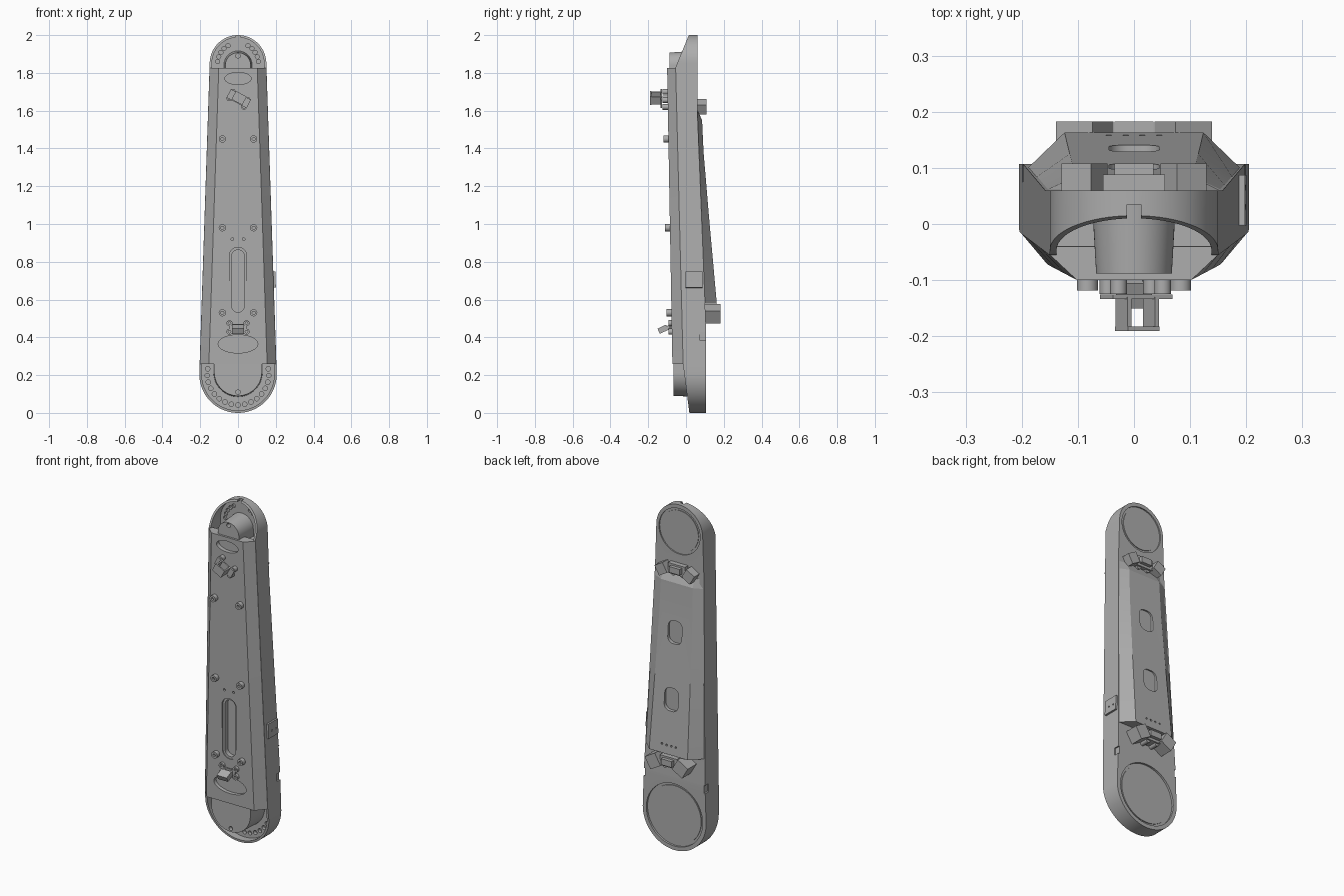
import bpy, bmesh, math
from mathutils import Matrix

if "Cube" in bpy.data.objects:
    bpy.data.objects.remove(bpy.data.objects["Cube"])

def material(name, v):
    m = bpy.data.materials.new(name)
    m.diffuse_color = (v, v, v, 1)
    m.use_nodes = True
    m.node_tree.nodes["Principled BSDF"].inputs["Base Color"].default_value = m.diffuse_color
    return m

GREY = material("cast grey", 0.42)

def finish(name, bm, angle=30):
    bmesh.ops.recalc_face_normals(bm, faces=bm.faces)
    me = bpy.data.meshes.new(name)
    bm.to_mesh(me)
    bm.free()
    me.materials.append(GREY)
    ob = bpy.data.objects.new(name, me)
    bpy.context.collection.objects.link(ob)
    bpy.ops.object.select_all(action='DESELECT')
    ob.select_set(True)
    bpy.context.view_layer.objects.active = ob
    bpy.ops.object.shade_smooth_by_angle(angle=math.radians(angle))
    return ob

def lerp(z, pts):
    for (a, u), (b, v) in zip(pts, pts[1:]):
        if z <= b:
            return u + (v - u) * max(0, z - a) / (b - a)
    return pts[-1][1]

def loft(sections):
    bm = bmesh.new()
    rings = [[bm.verts.new((x, y, z)) for x, y in pts] for z, pts in sections]
    for a, b in zip(rings, rings[1:]):
        n = len(a)
        for i in range(n):
            bm.faces.new((a[i], a[(i + 1) % n], b[(i + 1) % n], b[i]))
    bm.faces.new(rings[0])
    bm.faces.new(rings[-1])
    return bm

def arc(cx, cz, rx, rz=None, a0=0, a1=360, n=32):
    rz = rz or rx
    m = n if a1 - a0 == 360 else n + 1
    return [(cx + rx * math.cos(math.radians(a0 + (a1 - a0) * i / n)),
             cz + rz * math.sin(math.radians(a0 + (a1 - a0) * i / n))) for i in range(m)]

def rrect(cx, cz, w, h, r):
    out = []
    for k, (sx, sz) in enumerate([(1, 1), (-1, 1), (-1, -1), (1, -1)]):
        out += arc(cx + sx * (w / 2 - r), cz + sz * (h / 2 - r), r, None, 90 * k, 90 * k + 89.9, 8)
    return out

def prism(bm, pts, y0, y1, taper=1.0, c=(0, 0)):
    # y0 end is scaled about c by taper
    a = [bm.verts.new((c[0] + (x - c[0]) * taper, y0, c[1] + (z - c[1]) * taper)) for x, z in pts]
    b = [bm.verts.new((x, y1, z)) for x, z in pts]
    n = len(pts)
    for i in range(n):
        bm.faces.new((a[i], a[(i + 1) % n], b[(i + 1) % n], b[i]))
    bm.faces.new(a)
    bm.faces.new(b)

def tube(bm, x, z, r, ri, y0, y1, n=20):
    # boss with a blind centre hole, open end at y0
    loops = [(r, y1), (r, y0), (ri, y0), (ri, y0 + 0.012)]
    rings = [[bm.verts.new((px, y, pz)) for px, pz in arc(x, z, q, n=n)] for q, y in loops]
    for a, b in zip(rings, rings[1:]):
        for i in range(n):
            bm.faces.new((a[i], a[(i + 1) % n], b[(i + 1) % n], b[i]))
    bm.faces.new(rings[0])
    bm.faces.new(rings[-1])

def box(bm, c, s, ry=0, rx=0, rz=0):
    R = [Matrix.Rotation(math.radians(a), 4, k) for a, k in ((ry, 'Y'), (rx, 'X'), (rz, 'Z'))]
    bmesh.ops.create_cube(bm, size=1, matrix=Matrix.Translation(c) @ R[0] @ R[1] @ R[2] @ Matrix.Diagonal((*s, 1)))

def cut(ob, bm):
    c = finish("cutter", bm)
    c.hide_render = True
    m = ob.modifiers.new("cut", 'BOOLEAN')
    m.operation, m.solver, m.object = 'DIFFERENCE', 'EXACT', c
    bpy.context.view_layer.objects.active = ob
    bpy.ops.object.modifier_apply(modifier=m.name)
    bpy.data.objects.remove(c)
    bpy.ops.object.select_all(action='DESELECT')
    ob.select_set(True)
    bpy.ops.object.shade_smooth_by_angle(angle=math.radians(30))

# overall envelope
R1, C1, R2, C2 = 0.205, 0.205, 0.15, 1.85
SIDE = [(0, 0.018), (0.25, -0.015), (1.83, -0.055), (2.0, 0.015)]
BACK = [(0, 0.107), (0.42, 0.107), (1.6, 0.06), (2, 0.06)]
FRONT = [(0.25, -0.072), (1.83, -0.1)]

def half(z):
    if z < C1:
        return math.sqrt(max(R1 * R1 - (z - C1) ** 2, 1e-5))
    if z > C2:
        return math.sqrt(max(R2 * R2 - (z - C2) ** 2, 1e-5))
    return R1 + (R2 - R1) * (z - C1) / (C2 - C1)

# main shell with rounded ends
zs = [C1 - R1 * math.cos(math.radians(4.5 * i)) for i in range(21)] + [0.25, 0.42, 1.6, 1.83]
zs += [C2 + R2 * math.sin(math.radians(4.5 * i)) for i in range(21)]
shell = finish("main_shell", loft([(z, [(-half(z), lerp(z, SIDE)), (half(z), lerp(z, SIDE)),
               (half(z), lerp(z, BACK)), (-half(z), lerp(z, BACK))]) for z in zs]))

# front pockets in both joint ends
bm = bmesh.new()
prism(bm, arc(0, C2, 0.138, n=40, a0=0, a1=180) + [(-0.138, 1.8), (0.138, 1.8)], -0.3, 0.035)
prism(bm, arc(0, C1, 0.192, n=48, a0=180, a1=360) + [(0.192, 0.28), (-0.192, 0.28)], -0.3, 0.06)
cut(shell, bm)
# bolt holes, round back recesses and side notches
bm = bmesh.new()
for i in range(17):
    a = math.radians(170 + 200 * i / 16)
    prism(bm, arc(0.163 * math.cos(a), C1 + 0.163 * math.sin(a), 0.012, n=14), 0, 0.08)
for s in (0, 1):
    for i in range(5):
        a = math.radians(5 + 14 * i)
        prism(bm, arc((1 - 2 * s) * 0.108 * math.cos(a), C2 + 0.108 * math.sin(a), 0.011, n=14), 0, 0.048)
    box(bm, ((1 - 2 * s) * 0.205, 0.1, 0.405), (0.03, 0.05, 0.045))
prism(bm, arc(0, C1, 0.182, n=56), 0.095, 0.3)
prism(bm, arc(0, C2 - 0.005, 0.133, n=48), 0.053, 0.3)
box(bm, (0, 0.02, 1.99), (0.025, 0.03, 0.04))
cut(shell, bm)

# raised discs inside the back recesses
for name, z, r, y in (("lower_back_disc", C1, 0.168, 0.1), ("upper_back_disc", C2 - 0.005, 0.12, 0.057)):
    bm = bmesh.new()
    prism(bm, arc(0, z, r, n=48), y - 0.012, y)
    finish(name, bm)

# front cover with chamfered sides
sec = []
for z in (0.258, 0.7, 1.2, 1.825):
    h, s, f = half(z) - 0.001, lerp(z, SIDE), lerp(z, FRONT)
    sec.append((z, [(-h, s + 0.015), (-h, s), (-h + 0.048, f), (h - 0.048, f), (h, s), (h, s + 0.015)]))
cover = finish("front_cover", loft(sec), 15)
bm = bmesh.new()
prism(bm, arc(0, 1.77, 0.07, 0.032, n=40), -0.2, -0.075)
prism(bm, arc(0, 0.365, 0.105, 0.048, n=48), -0.2, -0.052)
prism(bm, rrect(0, 0.698, 0.092, 0.356, 0.045), -0.2, -0.072)
for s in (-1, 1):
    prism(bm, arc(s * 0.03, 0.92, 0.007, n=12), -0.2, -0.07)
cut(cover, bm)
bm = bmesh.new()
prism(bm, rrect(0, 0.698, 0.066, 0.33, 0.032), -0.2, -0.045)
cut(cover, bm)

# joint bosses reaching into the pockets
bm = bmesh.new()
prism(bm, arc(0, 1.842, 0.075, n=28, a0=0, a1=180) + [(-0.075, 1.8), (0.075, 1.8)], -0.088, 0.045, 0.9, (0, 1.82))
top_boss = finish("upper_joint_boss", bm)
bm = bmesh.new()
prism(bm, arc(0, 0.215, 0.13, n=36, a0=180, a1=360) + [(0.13, 0.27), (-0.13, 0.27)], -0.066, 0.07, 0.97, (0, 0.25))
low_boss = finish("lower_joint_boss", bm)
for ob, z in ((top_boss, 1.89), (low_boss, 0.11)):
    bm = bmesh.new()
    prism(bm, arc(0, z, 0.012, n=16), -0.2, -0.06 if z > 1 else -0.045)
    cut(ob, bm)

# screw bosses on the front
bm = bmesh.new()
for z in (1.45, 0.98, 0.53):
    for s in (-1, 1):
        f = lerp(z, FRONT)
        tube(bm, s * 0.083, z, 0.019, 0.008, f - 0.025, f + 0.01)
finish("front_screw_bosses", bm)

# upper front bracket, turned about 28 degrees
bm = bmesh.new()
T = math.radians(28)
def turn(u, v):
    return 0.002 + u * math.cos(T) + v * math.sin(T), 1.66 - u * math.sin(T) + v * math.cos(T)
for u, v in ((-0.045, -0.018), (0.045, -0.022), (-0.045, 0.022), (0.045, 0.02)):
    tube(bm, *turn(u, v), 0.015, 0.006, -0.125, -0.09, 16)
x, z = turn(0, 0.004)
box(bm, (x, -0.13, z), (0.12, 0.008, 0.05), 28)
for u, v, w, h in ((-0.028, 0.008, 0.008, 0.045), (0.028, 0.008, 0.008, 0.045)):
    x, z = turn(u, v)
    box(bm, (x, -0.16, z), (w, 0.06, h), 28)
x, z = turn(0, 0.008)
box(bm, (x, -0.187, z), (0.064, 0.008, 0.05), 28)
finish("upper_front_bracket", bm)

# lower front bracket
bm = bmesh.new()
for s in (-1, 1):
    for z in (0.43, 0.475):
        tube(bm, s * 0.045, z, 0.016, 0.007, -0.092, -0.07, 16)
    box(bm, (s * 0.022, -0.1, 0.45), (0.014, 0.05, 0.02), 0, 20)
box(bm, (0, -0.087, 0.455), (0.09, 0.008, 0.03))
box(bm, (0, -0.122, 0.443), (0.065, 0.05, 0.03), 0, 25)
finish("lower_front_bracket", bm)

# back cover with sloping sides and two windows
sec = []
PANEL = [(0.58, 0.163), (1.0, 0.125), (1.38, 0.093), (1.55, 0.085), (1.6, 0.062)]
for z, y in PANEL:
    h, b = half(z) - 0.002, lerp(z, BACK) - 0.012
    sec.append((z, [(-h, b), (-h, b + 0.01), (-h * 0.65, y), (h * 0.65, y), (h, b + 0.01), (h, b)]))
panel = finish("back_cover", loft(sec), 12)
bm = bmesh.new()
for z in (0.89, 1.27):
    prism(bm, rrect(0, z, 0.09, 0.13, 0.035), lerp(z, PANEL) - 0.014, 0.3)
for s in (-1, 1):
    for u in (0.015, 0.045):
        prism(bm, arc(s * u, 0.63, 0.006, n=10), 0.14, 0.3)
cut(panel, bm)

# angled connector blocks behind the joints
for name, z, y0, y1, w in (("lower_back_blocks", 0.525, 0.09, 0.183, 0.075),
                           ("upper_back_blocks", 1.62, 0.045, 0.108, 0.06)):
    bm = bmesh.new()
    for s in (-1, 1):
        box(bm, (s * 0.088, (y0 + y1) / 2, z), (w, y1 - y0, w), s * 30)
        tube(bm, s * 0.03, z - 0.02, 0.014, 0.006, y0, y1 - 0.03, 14)
    box(bm, (0, (y0 + y1) / 2 - 0.01, z + 0.01), (0.11, y1 - y0 - 0.02, 0.06))
    box(bm, (0, y1 - 0.012, z + 0.012), (0.07, 0.024, 0.035))
    finish(name, bm)

# access plate on the right side
bm = bmesh.new()
box(bm, (0.19, 0.042, 0.705), (0.018, 0.09, 0.085), -1.9)
plate = finish("side_access_plate", bm)
bm = bmesh.new()
for y in (0.03, 0.065):
    bmesh.ops.create_cone(bm, cap_ends=True, segments=12, radius1=0.005, radius2=0.005, depth=0.02,
                          matrix=Matrix.Translation((0.204, y, 0.7)) @ Matrix.Rotation(math.pi / 2, 4, 'Y'))
cut(plate, bm)
